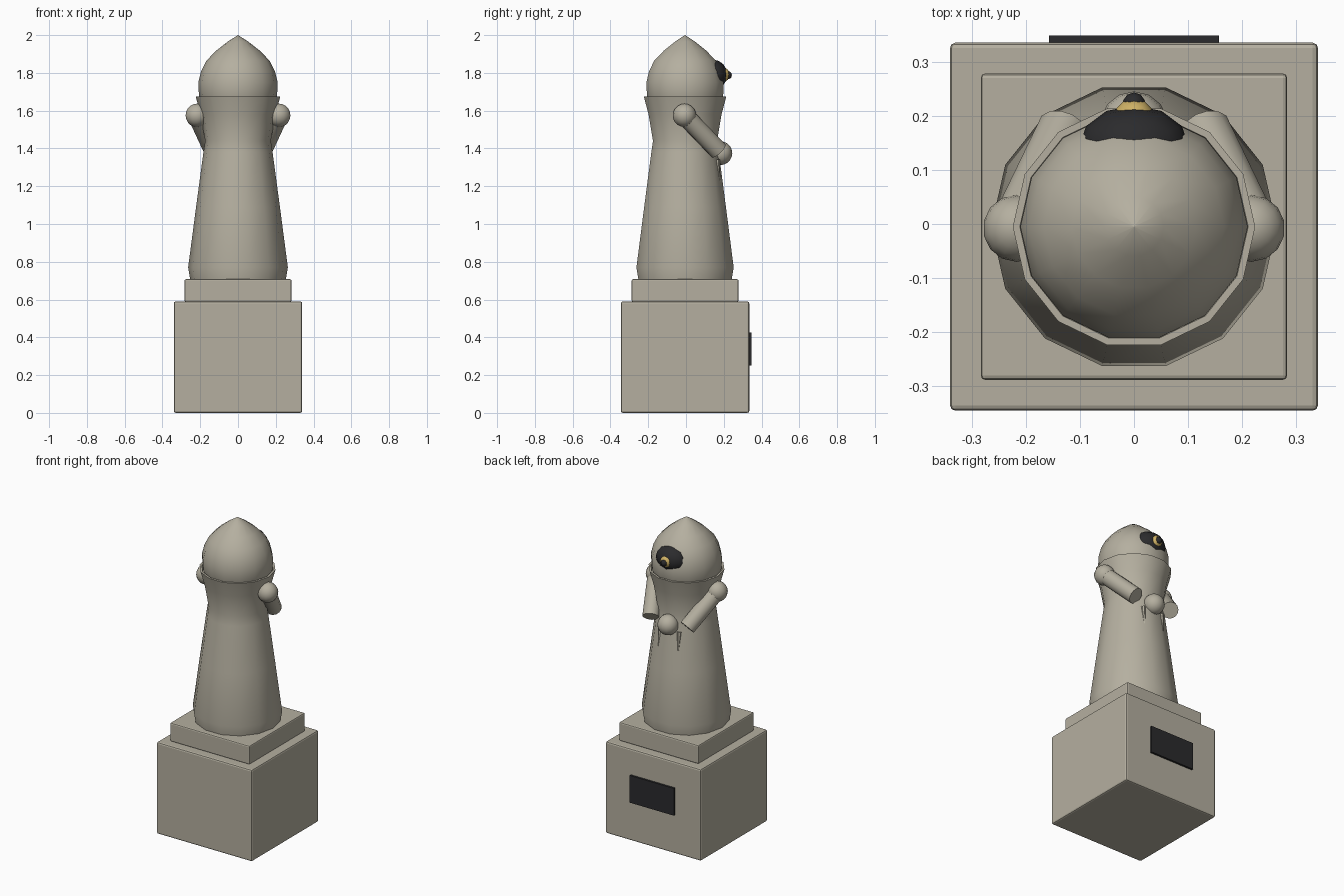
import bpy, math
from mathutils import Vector

if "Cube" in bpy.data.objects:
    bpy.data.objects.remove(bpy.data.objects["Cube"])

CY = -0.005   # the statue axis sits slightly off centre because of the plaque


def material(name, colour):
    m = bpy.data.materials.new(name)
    m.diffuse_color = (*colour, 1)
    m.use_nodes = True
    m.node_tree.nodes["Principled BSDF"].inputs["Base Color"].default_value = m.diffuse_color
    return m


STONE = material("warm stone", (0.46, 0.43, 0.35))
DARK = material("charcoal", (0.024, 0.024, 0.026))
GOLD = material("gold", (0.62, 0.44, 0.13))


def finish(ob, name, mat, smooth=True):
    ob.name = name
    ob.data.materials.append(mat)
    if smooth:
        bpy.ops.object.select_all(action='DESELECT')
        ob.select_set(True)
        bpy.context.view_layer.objects.active = ob
        bpy.ops.object.shade_smooth_by_angle(angle=math.radians(35))
    return ob


def block(name, lo, hi, mat, bevel=0.0):
    lo, hi = Vector(lo), Vector(hi)
    bpy.ops.mesh.primitive_cube_add(size=1, location=(lo + hi) / 2)
    ob = bpy.context.object
    ob.scale = hi - lo
    bpy.ops.object.transform_apply(location=False, rotation=False, scale=True)
    if bevel:
        mod = ob.modifiers.new("soft edges", 'BEVEL')
        mod.width, mod.segments = bevel, 2
    return finish(ob, name, mat, smooth=False)


def lathe(name, profile, sides, mat):
    """Turn (radius, height) points around the statue axis; flat side faces y."""
    verts, faces = [], []
    for r, z in profile:
        for i in range(sides):
            a = -math.pi / 2 + (i + 0.5) * 2 * math.pi / sides
            verts.append((r * math.cos(a), CY + r * math.sin(a), z))
    for k in range(len(profile) - 1):
        for i in range(sides):
            j = (i + 1) % sides
            faces.append((k * sides + i, k * sides + j,
                          (k + 1) * sides + j, (k + 1) * sides + i))
    faces.append(tuple(reversed(range(sides))))
    last = (len(profile) - 1) * sides
    faces.append(tuple(range(last, last + sides)))
    me = bpy.data.meshes.new(name)
    me.from_pydata(verts, [], faces)
    ob = bpy.data.objects.new(name, me)
    bpy.context.collection.objects.link(ob)
    return finish(ob, name, mat)


def ball(name, centre, radii, mat, segments=14, rings=10):
    bpy.ops.mesh.primitive_uv_sphere_add(segments=segments, ring_count=rings,
                                         radius=1, location=centre)
    ob = bpy.context.object
    ob.scale = radii
    bpy.ops.object.transform_apply(location=False, rotation=False, scale=True)
    return finish(ob, name, mat)


def rod(name, a, b, r1, r2, mat, sides=14):
    a, b = Vector(a), Vector(b)
    d = b - a
    bpy.ops.mesh.primitive_cone_add(vertices=sides, radius1=r1, radius2=r2,
                                    depth=d.length, location=(a + b) / 2)
    ob = bpy.context.object
    ob.rotation_euler = d.to_track_quat('Z', 'Y').to_euler()
    return finish(ob, name, mat)


# Pedestal
block("plinth", (-0.34, CY - 0.34, 0), (0.34, CY + 0.34, 0.59), STONE, 0.01)
block("upper_step", (-0.283, CY - 0.283, 0.588), (0.283, CY + 0.283, 0.708),
      STONE, 0.008)
block("plaque", (-0.157, 0.325, 0.25), (0.157, 0.348, 0.425), DARK)

# Robed body flaring into an open collar
lathe("body", [(0.252, 0.70), (0.264, 0.77), (0.222, 1.09), (0.183, 1.38),
               (0.174, 1.44), (0.198, 1.58), (0.224, 1.675),
               (0.211, 1.675), (0.205, 1.65)], 14, STONE)

# Pointed hood
lathe("head", [(0.19, 1.63), (0.207, 1.68), (0.21, 1.75), (0.195, 1.81),
               (0.167, 1.865), (0.115, 1.918), (0.055, 1.965), (0.0005, 2.0)],
      14, STONE)

# Eye on the back: dark patch, gold iris, dark pupil
ball("eye_patch", (0, 0.143, 1.79), (0.102, 0.076, 0.08), DARK, 12, 8)
ball("iris", (0, 0.194, 1.79), (0.038, 0.038, 0.038), GOLD, 12, 8)
ball("pupil", (0, 0.222, 1.788), (0.021, 0.021, 0.021), DARK, 10, 6)

# Arms reaching round to the clasped hand
for side, s in (("left", -1), ("right", 1)):
    shoulder = (s * 0.217, -0.008, 1.575)
    ball(side + "_shoulder", shoulder, (0.062,) * 3, STONE)
    rod(side + "_arm", shoulder, (s * 0.13, 0.172, 1.388), 0.05, 0.05, STONE)
    rod(side + "_claw", (s * 0.068, 0.165, 1.34), (s * 0.07, 0.182, 1.19),
        0.014, 0.002, STONE, 6)
ball("hand", (0, 0.182, 1.375), (0.063,) * 3, STONE)
